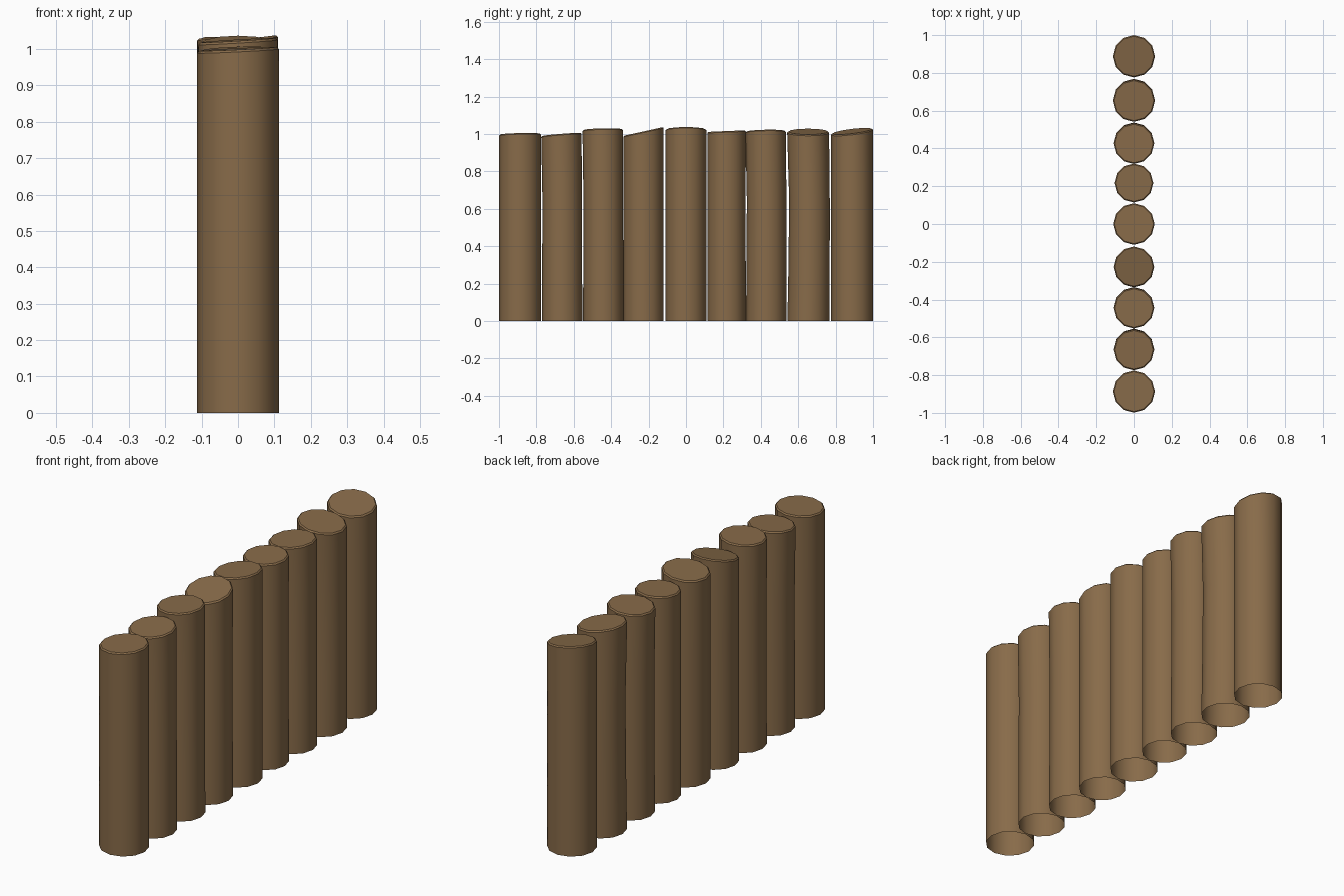
import bpy, bmesh, math

if "Cube" in bpy.data.objects:
    bpy.data.objects.remove(bpy.data.objects["Cube"])

# One bark-brown colour for everything
wood = bpy.data.materials.new("brown wood")
wood.diffuse_color = (0.246, 0.147, 0.067, 1)
wood.use_nodes = True
wood.node_tree.nodes["Principled BSDF"].inputs["Base Color"].default_value = wood.diffuse_color

SIDES = 12

# Each log: y centre, radius, mid-height y shift, mid radius factor,
# top y shift, cap centre height, cap slope in x, cap slope in y
LOGS = [
    (-0.887, 0.112, 0.000, 1.00, 0.000, 1.000, 0.05, 0.02),
    (-0.662, 0.108, 0.000, 0.98, -0.004, 0.998, 0.03, 0.08),
    (-0.442, 0.108, 0.000, 0.98, -0.003, 1.024, 0.06, 0.02),
    (-0.227, 0.108, -0.001, 0.99, 0.000, 1.014, 0.00, 0.22),
    (0.000, 0.110, 0.000, 1.00, 0.000, 1.025, 0.12, 0.00),
    (0.217, 0.103, 0.000, 0.99, 0.000, 1.015, 0.01, 0.04),
    (0.429, 0.108, 0.002, 0.98, -0.003, 1.015, 0.08, 0.02),
    (0.654, 0.112, 0.006, 0.97, -0.001, 1.013, -0.15, 0.00),
    (0.888, 0.112, 0.000, 1.00, 0.000, 1.015, -0.12, 0.12),
]


def make_log(number, y, r, mid_dy, mid_k, top_dy, h, sx, sy):
    bm = bmesh.new()

    def ring(dy, radius, height, tilt):
        verts = []
        for i in range(SIDES):
            a = 2 * math.pi * i / SIDES
            px, py = radius * math.cos(a), radius * math.sin(a)
            z = height + tilt * (sx * px + sy * py)
            verts.append(bm.verts.new((px, y + dy + py, z)))
        return verts

    # open-bottomed trunk with a gently bent middle and a tilted sawn top
    rings = [ring(0, r, 0, 0),
             ring(mid_dy * 0.7, r * (1 + mid_k) / 2, 0.3, 0),
             ring(mid_dy, r * mid_k, 0.65, 0),
             ring(top_dy, r, h - 0.006, 1),
             ring(top_dy, r - 0.006, h, 1)]
    for low, high in zip(rings, rings[1:]):
        for i in range(SIDES):
            j = (i + 1) % SIDES
            f = bm.faces.new((low[i], low[j], high[j], high[i]))
            f.smooth = True
    bm.faces.new(rings[-1])

    mesh = bpy.data.meshes.new(f"log_{number}")
    bm.to_mesh(mesh)
    bm.free()
    mesh.materials.append(wood)
    obj = bpy.data.objects.new(f"log_{number}", mesh)
    bpy.context.collection.objects.link(obj)
    bpy.context.view_layer.objects.active = obj
    obj.select_set(True)


# Palisade row
for n, spec in enumerate(LOGS, 1):
    make_log(n, *spec)
bpy.ops.object.shade_smooth_by_angle(angle=math.radians(35))
